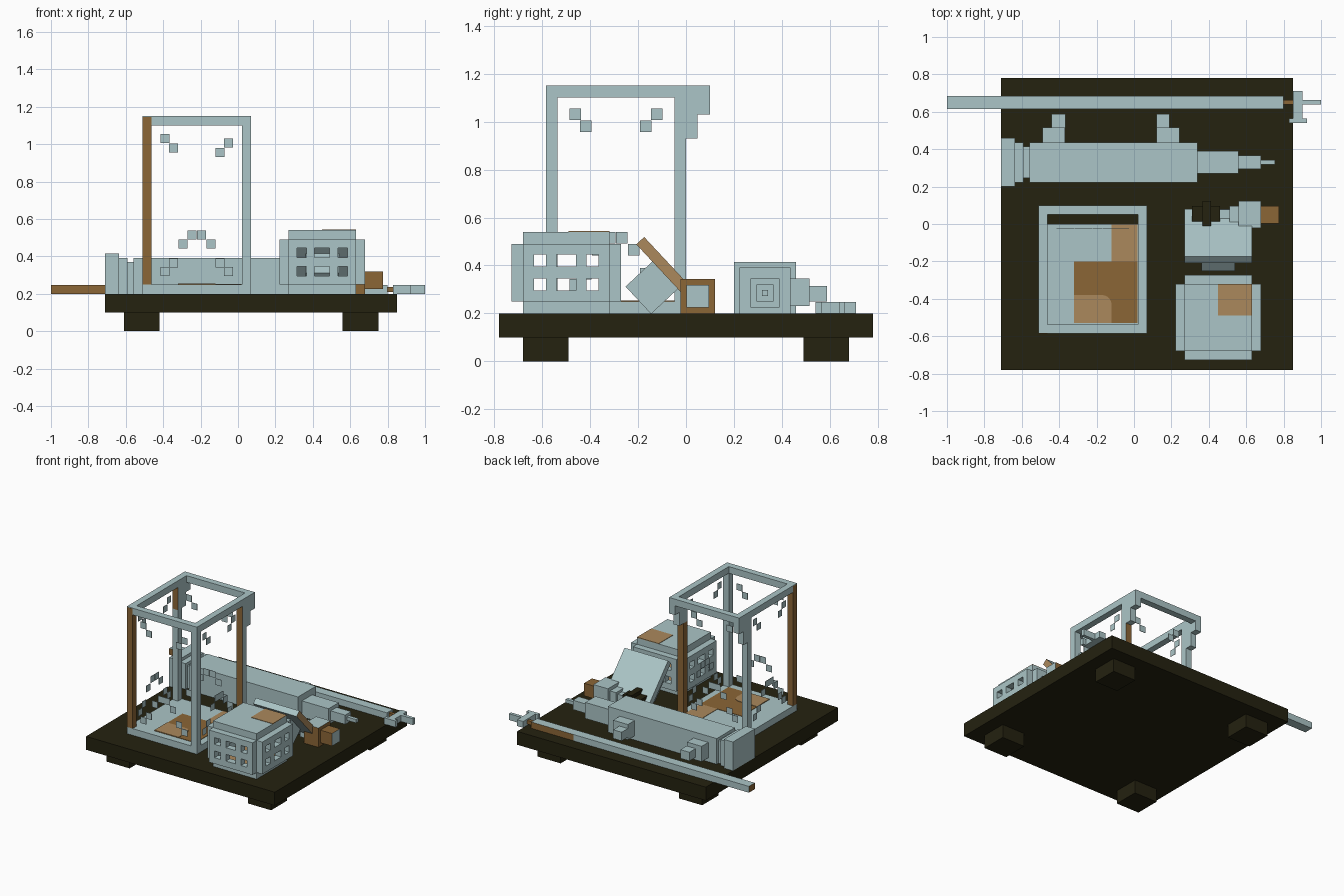
import bpy
import bmesh
from math import radians
from mathutils import Matrix, Vector

if "Cube" in bpy.data.objects:
    bpy.data.objects.remove(bpy.data.objects["Cube"])


def material(name, rgb):
    m = bpy.data.materials.new(name)
    m.use_nodes = True
    m.diffuse_color = (*rgb, 1)
    m.node_tree.nodes["Principled BSDF"].inputs["Base Color"].default_value = (*rgb, 1)
    return m


BLUE = material("pale blue metal", (0.41, 0.56, 0.57))
BROWN = material("brown rust", (0.26, 0.133, 0.037))
TAN = material("tan rust", (0.41, 0.25, 0.107))
DARK = material("dark wood", (0.018, 0.016, 0.005))

SIDES = {"+x": (1, 0, 0), "-x": (-1, 0, 0), "+y": (0, 1, 0),
         "-y": (0, -1, 0), "+z": (0, 0, 1), "-z": (0, 0, -1)}


def finish(name, bm, mats):
    mesh = bpy.data.meshes.new(name)
    bm.to_mesh(mesh)
    bm.free()
    for m in mats:
        mesh.materials.append(m)
    ob = bpy.data.objects.new(name, mesh)
    bpy.context.collection.objects.link(ob)
    return ob


def box(name, xs, ys, zs, mat=BLUE, painted="", paint=BROWN, round_corner=0):
    """Box from ranges; 'painted' lists the sides given the second colour."""
    bm = bmesh.new()
    bmesh.ops.create_cube(bm, size=1)
    for v in bm.verts:
        v.co = [r[0] + (c + 0.5) * (r[1] - r[0]) for r, c in zip((xs, ys, zs), v.co)]
    bm.normal_update()
    for side in painted.split():
        for f in bm.faces:
            if f.normal.dot(Vector(SIDES[side])) > 0.9:
                f.material_index = 1
    if round_corner:
        corner = [e for e in bm.edges
                  if all(v.co.x > xs[1] - 1e-4 and v.co.y > ys[1] - 1e-4 for v in e.verts)]
        bmesh.ops.bevel(bm, geom=corner, offset=round_corner, segments=5,
                        profile=0.5, affect="EDGES")
    return finish(name, bm, [mat, paint])


# Base board and feet
box("base_board", (-0.71, 0.85), (-0.78, 0.78), (0.1, 0.2), DARK)
for x in (-0.61, 0.56):
    for y in (-0.68, 0.49):
        box("base_foot", (x, x + 0.19), (y, y + 0.19), (0, 0.1), DARK)

# Tall case: floor with rust patches
L, R, F, B = -0.51, 0.07, -0.585, 0.0
T = 0.048
box("case_floor", (L, R), (F, B), (0.2, 0.25))
box("floor_rust", (-0.32, 0.02), (-0.53, -0.2), (0.248, 0.253), BROWN)
box("floor_rust_back", (-0.12, 0.02), (-0.2, -0.002), (0.248, 0.253), TAN)
box("floor_rust_front", (-0.32, -0.12), (-0.53, -0.38), (0.25, 0.256), TAN, round_corner=0.05)

# Tall case: posts, stepped shoulders and top frame
box("front_right_post", (L, L + T), (F, F + T), (0.25, 1.145), BROWN)
box("front_left_post", (R - T, R), (F, F + T), (0.25, 1.1))
for name, x, mat, blue_side in (("right", L, BLUE, ""), ("left", R - T, BROWN, "+x")):
    xs = (x, x + T)
    box(f"back_{name}_post", xs, (B - T, B), (0.25, 0.93), mat, blue_side, BLUE)
    box(f"back_{name}_shoulder", xs, (B - T, B + T), (0.93, 1.1), BLUE, "-y")
    box(f"back_{name}_shoulder_step", xs, (B + T, 0.1), (1.03, 1.1))
box("top_front_bar", (L + T, R), (F, F + T), (1.1, 1.15))
box("top_corner_cap", (L, L + T), (F + 0.001, F + T), (1.145, 1.15))
box("top_back_bar", (L, R), (0.1 - T, 0.1), (1.1, 1.15))
for x in (L, R - T):
    box("top_side_bar", (x, x + T), (F + T, 0.1 - T), (1.1, 1.15))

# Glass glints on the four panes: offset from pane centre, height
GLINTS = [(0.17, 1.03), (0.125, 0.98), (0.025, 0.515), (0.075, 0.465),
          (0.125, 0.365), (0.17, 0.32)]
H = 0.024
for sign in (-1, 1):
    for off, z in GLINTS:
        zs = (z - H, z + H)
        c = -0.22 + sign * off
        drop = 0.025 if sign > 0 and z > 0.9 else 0
        for y in (F + T / 2, B - T / 2):
            box("glint", (c - H, c + H), (y, y + 0.003), (zs[0] - drop, zs[1] - drop))
        c = -0.293 + sign * off
        for x in (L + T / 2, R - T / 2):
            box("glint", (x, x + 0.003), (c - H, c + H), zs)


# Small lantern cage: hollow cube of six plates, four of them pierced
def pierced_wall(name, turn):
    cols = [-0.18, -0.135, -0.085, -0.04, 0.04, 0.085, 0.135, 0.18]
    rows = [-0.12, -0.075, -0.025, 0.025, 0.075, 0.12]
    bm = bmesh.new()
    for i in range(len(cols) - 1):
        for j in range(len(rows) - 1):
            if i % 2 and j % 2:
                continue
            pts = [(cols[a], -0.18, rows[b])
                   for a, b in ((i, j), (i + 1, j), (i + 1, j + 1), (i, j + 1))]
            bm.faces.new([bm.verts.new(p) for p in pts])
    bmesh.ops.remove_doubles(bm, verts=bm.verts, dist=1e-4)
    place = Matrix.Translation((0.45, -0.5, 0.37)) @ Matrix.Rotation(radians(turn), 4, "Z")
    bm.transform(place)
    ob = finish(name, bm, [BLUE])
    mod = ob.modifiers.new("thickness", "SOLIDIFY")
    mod.thickness = 0.048
    mod.offset = 1


for name, turn in (("front", 0), ("left", 90), ("back", 180), ("right", 270)):
    pierced_wall(f"lantern_{name}_wall", turn)
box("lantern_bottom", (0.27, 0.63), (-0.68, -0.32), (0.2, 0.25), BLUE, "+z", TAN)
box("lantern_top", (0.27, 0.63), (-0.68, -0.32), (0.49, 0.54))
box("lantern_top_rust", (0.45, 0.63), (-0.49, -0.32), (0.537, 0.543), TAN)

# Barrel: stepped square sections along x, sharing one axis
AY, AZ = 0.33, 0.285
for name, x0, x1, r in (("end_cap", -0.71, -0.635, 0.13), ("collar", -0.635, -0.59, 0.107),
                        ("groove", -0.59, -0.56, 0.085), ("body", -0.56, 0.34, 0.107),
                        ("neck", 0.34, 0.56, 0.06), ("nozzle", 0.56, 0.68, 0.035),
                        ("needle", 0.68, 0.755, 0.013)):
    box(f"barrel_{name}", (x0, x1), (AY - r, AY + r), (max(0.2, AZ - r), AZ + r))
for x, inner in ((-0.49, (-0.44, -0.365)), (0.12, (0.12, 0.19))):
    box("barrel_grip", (x, x + 0.122), (0.437, 0.515), (0.23, 0.345))
    box("barrel_grip_end", inner, (0.515, 0.588), (0.25, 0.315))

# Long rod with crossed tip
Z = (0.2, 0.247)
box("rod_end", (-1, -0.71), (0.615, 0.685), Z, BLUE, "-x -y")
box("rod_middle", (-0.71, 0.45), (0.615, 0.685), Z)
box("rod_front", (0.45, 0.8), (0.615, 0.685), Z, BLUE, "+y")
box("rod_pin", (0.8, 0.85), (0.638, 0.662), (0.21, 0.237), BROWN)
box("rod_cross", (0.85, 0.9), (0.565, 0.71), Z)
box("rod_cross_end", (0.83, 0.925), (0.54, 0.565), Z)
box("rod_tip", (0.9, 1.0), (0.638, 0.662), Z)

# Leaning panel on a turned block
panel = box("leaning_panel", (-0.18, 0.18), (-0.187, 0.187), (-0.045, 0), BLUE, "+x", TAN)
panel.location = (0.45, -0.047, 0.382)
panel.rotation_euler.x = radians(-47)
block = box("turned_block", (-0.09, 0.09), (-0.078, 0.078), (-0.078, 0.078))
block.location = (0.45, -0.142, 0.308)
block.rotation_euler.x = radians(-47)


# Horizontal valve: stepped square sections beside the panel
def valve(name, x0, x1, r, mat=BLUE, painted="", paint=BROWN):
    box(f"valve_{name}", (x0, x1), (0.05 - r, 0.05 + r), (0.272 - r, 0.272 + r),
        mat, painted, paint)


valve("handle", 0.68, 0.775, 0.047, BROWN, "+x", BLUE)
valve("head", 0.56, 0.68, 0.072, BLUE, "+x -y")
valve("collar", 0.51, 0.56, 0.047)
valve("stem", 0.46, 0.51, 0.028)
valve("wheel", 0.31, 0.46, 0.045, DARK)
valve("wheel_rim", 0.365, 0.412, 0.072, DARK)
